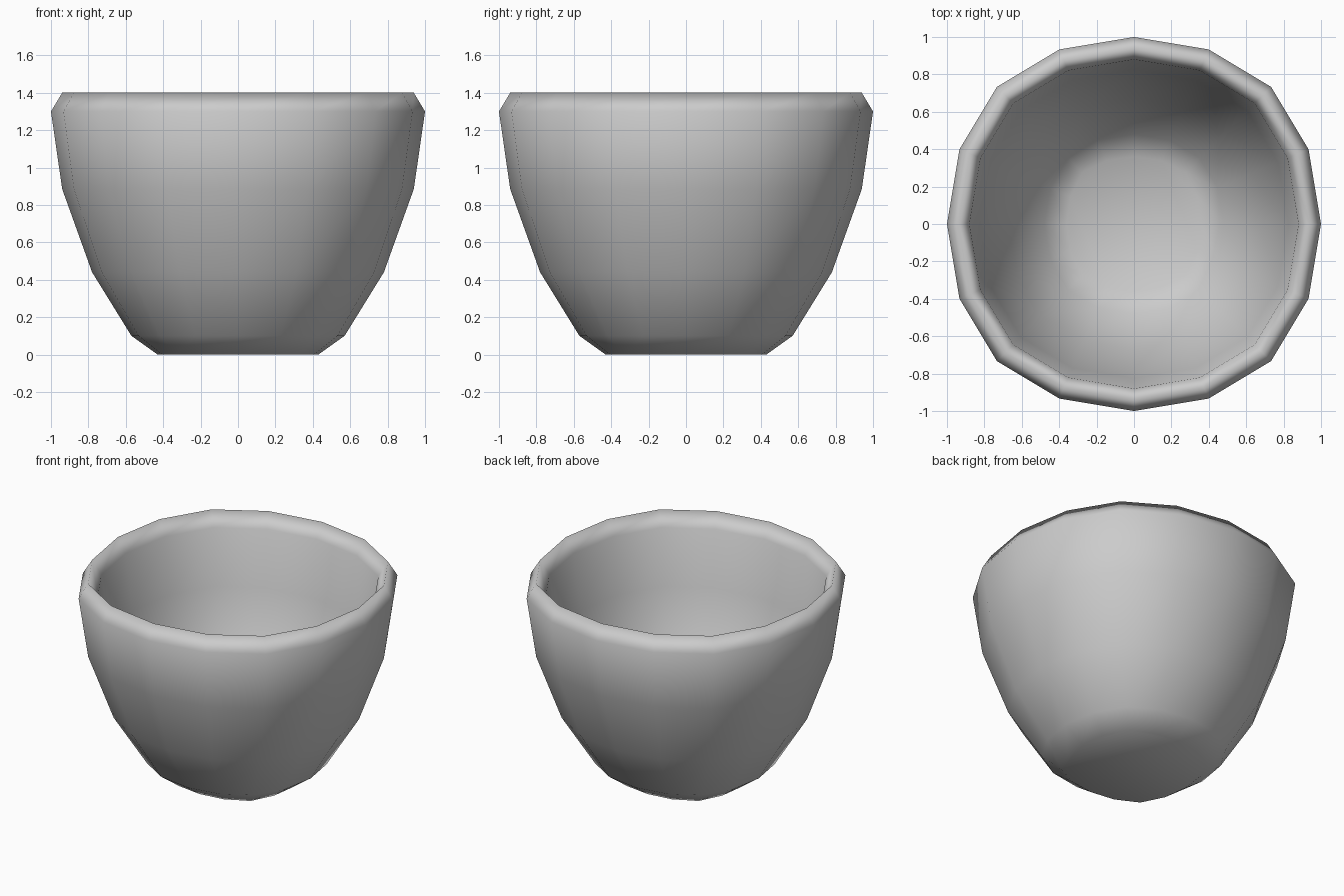
import bpy, bmesh

if "Cube" in bpy.data.objects:
    bpy.data.objects.remove(bpy.data.objects["Cube"])

# Softly squared 16-sided cross-section: one quarter, turned four times
QUARTER = [(1, 0), (0.933, 0.4), (0.733, 0.733), (0.4, 0.933)]
BASE_QUARTER = [(1, 0), (0.945, 0.405), (0.765, 0.765), (0.405, 0.945)]


def section(quarter):
    pts, turn = [], list(quarter)
    for _ in range(4):
        pts += turn
        turn = [(-y, x) for x, y in turn]
    return pts


# Wall profile (half width, height): outside base, up over the rim, down to inside floor
PROFILE = [
    (0.43, 0.0), (0.57, 0.10), (0.78, 0.44), (0.94, 0.885), (1.0, 1.30),
    (0.94, 1.40),
    (0.88, 1.30), (0.825, 0.91), (0.67, 0.49), (0.48, 0.19), (0.36, 0.12),
]

bm = bmesh.new()
rings = []
for i, (r, z) in enumerate(PROFILE):
    shape = section(BASE_QUARTER if i in (0, len(PROFILE) - 1) else QUARTER)
    rings.append([bm.verts.new((x * r, y * r, z)) for x, y in shape])

# Walls and rim
for a, b in zip(rings, rings[1:]):
    for i in range(16):
        j = (i + 1) % 16
        bm.faces.new((a[i], a[j], b[j], b[i]))

# Underside and inside floor
bm.faces.new(rings[0][::-1])
bm.faces.new(rings[-1])

bmesh.ops.recalc_face_normals(bm, faces=bm.faces[:])
for f in bm.faces:
    f.smooth = True

mesh = bpy.data.meshes.new("bowl")
bm.to_mesh(mesh)
bm.free()
bowl = bpy.data.objects.new("bowl", mesh)
bpy.context.collection.objects.link(bowl)
